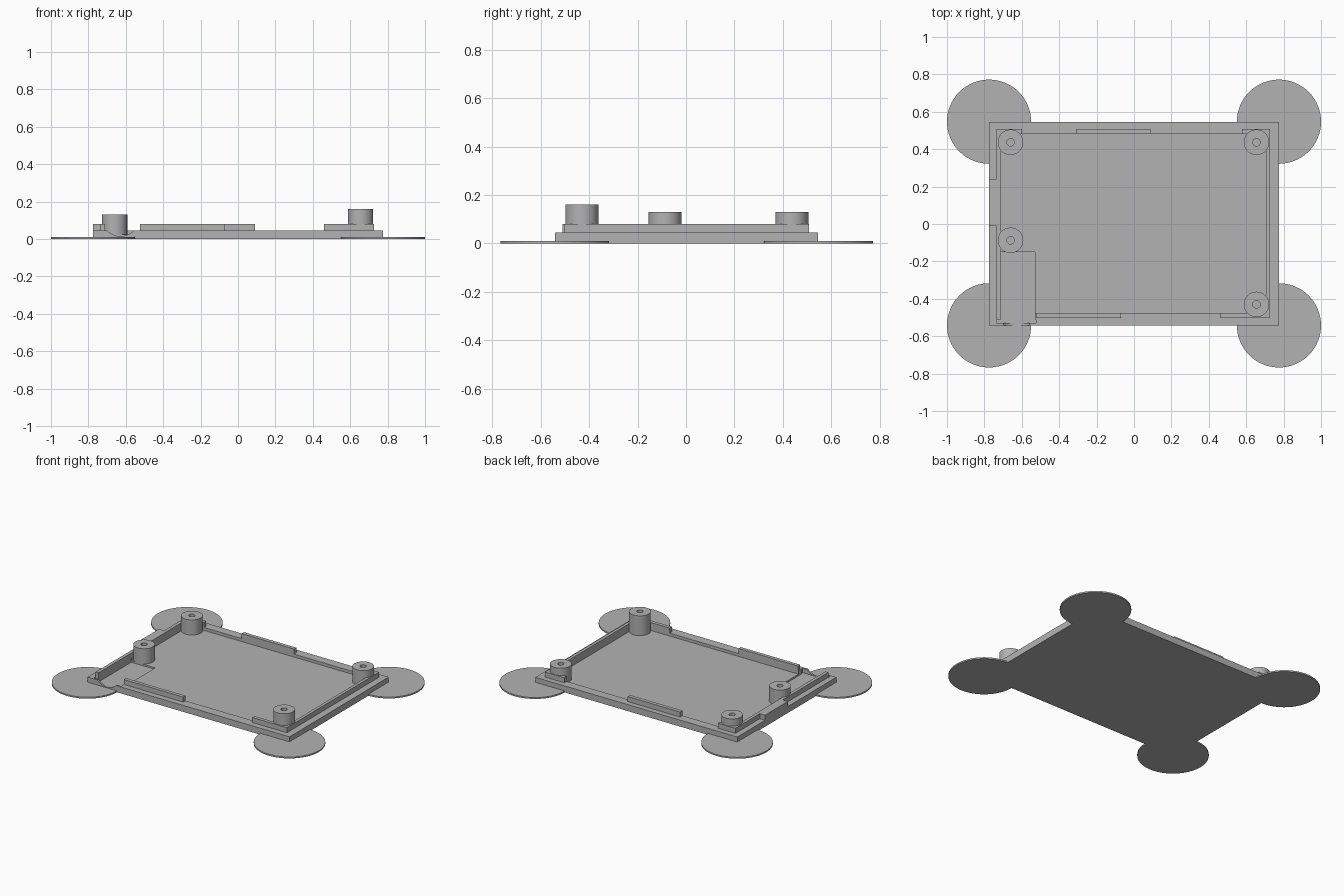
import bpy
import bmesh
import math
from mathutils import Matrix, Vector

if "Cube" in bpy.data.objects:
    bpy.data.objects.remove(bpy.data.objects["Cube"], do_unlink=True)

grey = bpy.data.materials.new("plain grey")
grey.use_nodes = True
colour = (0.45, 0.45, 0.45, 1)
grey.diffuse_color = colour
grey.node_tree.nodes["Principled BSDF"].inputs["Base Color"].default_value = colour

RIM, LIP, FLOOR, POCKET = 0.045, 0.08, 0.025, 0.014


def finish(name, bm, smooth=False):
    bmesh.ops.recalc_face_normals(bm, faces=bm.faces)
    mesh = bpy.data.meshes.new(name)
    bm.to_mesh(mesh)
    bm.free()
    mesh.materials.append(grey)
    obj = bpy.data.objects.new(name, mesh)
    bpy.context.collection.objects.link(obj)
    if smooth:
        bpy.ops.object.select_all(action='DESELECT')
        obj.select_set(True)
        bpy.context.view_layer.objects.active = obj
        bpy.ops.object.shade_smooth_by_angle(angle=math.radians(30))
    return obj


def box(name, x0, x1, y0, y1, z0, z1):
    bm = bmesh.new()
    centre = Vector((x0 + x1, y0 + y1, z0 + z1)) / 2
    size = Matrix.Diagonal((x1 - x0, y1 - y0, z1 - z0, 1))
    bmesh.ops.create_cube(bm, size=1, matrix=Matrix.Translation(centre) @ size)
    return finish(name, bm)


def cylinder(name, centre, radius, depth, axis='Z'):
    bm = bmesh.new()
    turn = Matrix.Rotation(math.pi / 2, 4, 'X') if axis == 'Y' else Matrix()
    bmesh.ops.create_cone(bm, cap_ends=True, segments=64, radius1=radius, radius2=radius,
                          depth=depth, matrix=Matrix.Translation(centre) @ turn)
    return finish(name, bm, True)


def post(name, x, y, top, radius=0.068, hole=0.02):
    # Hollow tube lathed from a rectangular wall section
    bm = bmesh.new()
    section = [(hole, FLOOR), (radius, FLOOR), (radius, top), (hole, top)]
    verts = [bm.verts.new((r, 0, z)) for r, z in section]
    edges = [bm.edges.new((verts[i], verts[(i + 1) % 4])) for i in range(4)]
    bmesh.ops.spin(bm, geom=verts + edges, axis=(0, 0, 1), cent=(0, 0, 0),
                   angle=math.tau, steps=48, use_merge=True)
    bmesh.ops.remove_doubles(bm, verts=bm.verts, dist=0.0001)
    bmesh.ops.translate(bm, verts=bm.verts, vec=(x, y, 0))
    finish(name, bm, True)


# Tray: a slab with the floor, cable pocket, clamp slot and cable notch cut out
tray = box("tray", -0.775, 0.775, -0.542, 0.545, 0, RIM)
cutters = [
    box("floor_cutter", -0.712, 0.706, -0.477, 0.482, FLOOR, 0.2),
    box("pocket_cutter", -0.715, -0.53, -0.515, -0.15, POCKET, 0.2),
    box("slot_cutter", -0.735, -0.525, -0.53, -0.51, POCKET, 0.2),
    cylinder("notch_cutter", (-0.628, -0.53, 0.112), 0.097, 0.08, 'Y'),
]
bpy.context.view_layer.objects.active = tray
for cutter in cutters:
    cutter.hide_render = True
    cut = tray.modifiers.new(cutter.name, 'BOOLEAN')
    cut.operation = 'DIFFERENCE'
    cut.solver = 'EXACT'
    cut.object = cutter
    bpy.ops.object.modifier_apply(modifier=cut.name)
    bpy.data.objects.remove(cutter, do_unlink=True)

# Locating lips standing on the rim
box("right_lip", -0.735, -0.712, -0.51, 0.508, RIM, LIP)
box("right_lip_block", -0.775, -0.735, -0.01, 0.24, RIM, LIP)
box("left_lip", 0.706, 0.727, -0.502, 0.508, RIM, LIP)
for name, x0, x1 in [("right", -0.712, -0.6), ("middle", -0.31, 0.092), ("left", 0.578, 0.706)]:
    box("back_lip_" + name, x0, x1, 0.482, 0.508, RIM, LIP)
for name, x0, x1 in [("middle", -0.525, -0.07), ("left", 0.46, 0.706)]:
    box("front_lip_" + name, x0, x1, -0.502, -0.477, RIM, LIP)

# Screw posts
post("back_right_post", -0.66, 0.437, 0.13)
post("back_left_post", 0.655, 0.437, 0.13)
post("front_right_post", -0.66, -0.087, 0.13)
post("front_left_post", 0.655, -0.43, 0.162)

# Thin round pads under the corners
for side, x in [("right", -0.775), ("left", 0.775)]:
    for end, y in [("front", -0.542), ("back", 0.547)]:
        cylinder(f"{end}_{side}_corner_pad", (x, y, 0.005), 0.225, 0.01)
